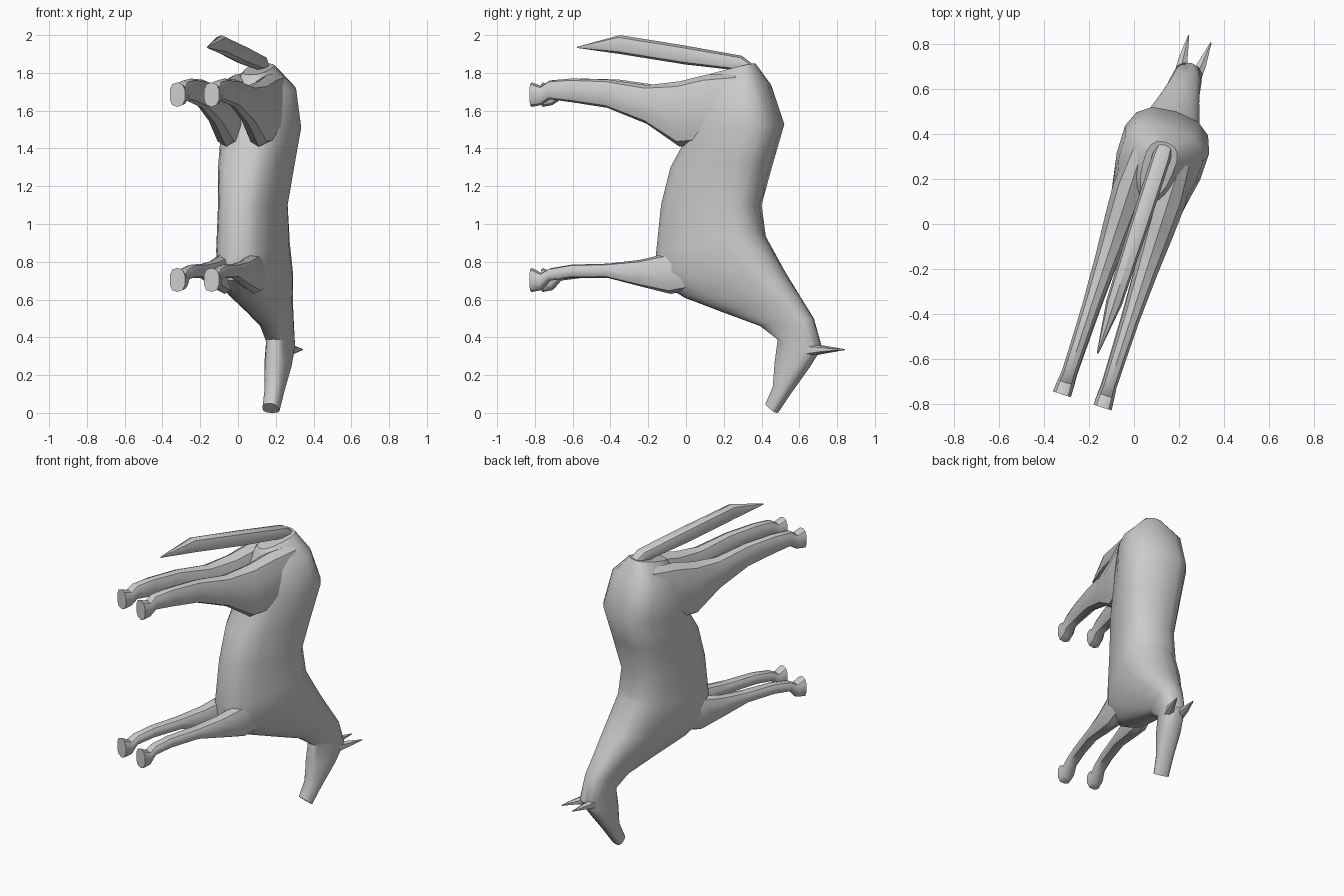
import bpy
import bmesh
from math import sin, cos, pi, radians, copysign
from mathutils import Matrix, Vector

default_cube = bpy.data.objects.get("Cube")
if default_cube:
    bpy.data.objects.remove(default_cube, do_unlink=True)

# One grey coat for the whole animal
GREY = (0.6, 0.6, 0.6, 1.0)
coat = bpy.data.materials.new("coat grey")
coat.use_nodes = True
coat.diffuse_color = GREY
coat.node_tree.nodes["Principled BSDF"].inputs["Base Color"].default_value = GREY

# The animal is modelled symmetrically, then turned slightly about z
TURN = Matrix.Rotation(radians(-18), 4, "Z") @ Matrix.Translation((0.024, 0, 0))


def soft_power(value, power):
    return copysign(abs(value) ** power, value)


def section(top, bottom, half_width, centre_x=0, sides=12, power=0.8, bias=0):
    """Rounded cross-section whose long axis runs from bottom to top (y, z)."""
    top, bottom = Vector((centre_x, *top)), Vector((centre_x, *bottom))
    middle, half_axis = (top + bottom) / 2, (top - bottom) / 2
    points = []
    for i in range(sides):
        angle = 2 * pi * i / sides
        along = soft_power(cos(angle), power)
        across = soft_power(sin(angle), power) * half_width * (1 + bias * along)
        points.append(middle + half_axis * along + Vector((across, 0, 0)))
    return points


def loft(name, sections, smooth_angle=40):
    """Skin a list of sections into one closed smooth object."""
    bm = bmesh.new()
    rings = [[bm.verts.new(p) for p in points] for points in sections]
    count = len(rings[0])
    for near, far in zip(rings, rings[1:]):
        for i in range(count):
            j = (i + 1) % count
            bm.faces.new((near[i], near[j], far[j], far[i]))
    bm.faces.new(rings[0])
    bm.faces.new(rings[-1])
    bmesh.ops.recalc_face_normals(bm, faces=bm.faces)
    bm.transform(TURN)
    mesh = bpy.data.meshes.new(name)
    bm.to_mesh(mesh)
    bm.free()
    mesh.materials.append(coat)
    obj = bpy.data.objects.new(name, mesh)
    bpy.context.collection.objects.link(obj)
    bpy.ops.object.select_all(action="DESELECT")
    obj.select_set(True)
    bpy.context.view_layer.objects.active = obj
    bpy.ops.object.shade_smooth_by_angle(angle=radians(smooth_angle))
    return obj


def limb(name, profile, hip_x, foot_x, sides=10, power=0.8):
    """Loft along y from (y, low z, high z, half width) stations."""
    last = len(profile) - 1
    rings = []
    for i, (y, low, high, width) in enumerate(profile):
        x = foot_x + (hip_x - foot_x) * i / last
        rings.append(section((y, high), (y, low), width, x, sides, power))
    return loft(name, rings)


# Head, neck and trunk: back y, back z, belly y, belly z, half width
TRUNK = [
    (.515, 0, .455, .05, .045),
    (.585, .10, .495, .14, .05),
    (.69, .24, .505, .27, .065),
    (.76, .345, .52, .39, .065),
    (.715, .50, .42, .46, .075),
    (.65, .60, .22, .53, .10),
    (.55, .75, 0, .61, .145),
    (.44, .94, -.15, .70, .165),
    (.435, .97, -.155, .83, .165),
    (.415, 1.1, -.125, 1.1, .16),
    (.475, 1.32, -.07, 1.3, .18),
    (.535, 1.53, .02, 1.45, .195),
    (.46, 1.74, .07, 1.66, .18),
    (.39, 1.85, .14, 1.79, .07),
]
loft("body", [section((by, bz), (uy, uz), w, sides=16, power=0.75, bias=0.15)
              for by, bz, uy, uz, w in TRUNK])

# Legs, from hoof sole to shoulder or hip
FRONT_LEG = [
    (-.82, .64, .768, .044),
    (-.765, .65, .74, .04),
    (-.72, .70, .765, .035),
    (-.60, .715, .785, .036),
    (-.40, .715, .79, .04),
    (-.22, .67, .81, .046),
    (-.05, .63, .85, .055),
    (.1, .66, .85, .04),
]
REAR_LEG = [
    (-.82, 1.62, 1.75, .044),
    (-.765, 1.63, 1.73, .04),
    (-.72, 1.66, 1.76, .035),
    (-.60, 1.645, 1.77, .037),
    (-.40, 1.615, 1.765, .042),
    (-.18, 1.53, 1.735, .055),
    (0, 1.41, 1.755, .07),
    (.15, 1.42, 1.79, .08),
    (.32, 1.48, 1.80, .06),
]
# Ears, from skull to tip
EAR = [
    (.70, .30, .365, .03),
    (.77, .315, .355, .022),
    (.874, .332, .338, .003),
]
for side, label in ((1, "left"), (-1, "right")):
    limb(f"{label}_front_leg", FRONT_LEG, side * .08, side * .095)
    limb(f"{label}_rear_leg", REAR_LEG, side * .09, side * .095)
    limb(f"{label}_ear", EAR, side * .052, side * .035, sides=6)

# Tail lifted away from the rump
TAIL = [
    (.38, 1.79, 1.845, .035),
    (.32, 1.81, 1.89, .042),
    (0, 1.845, 1.945, .042),
    (-.36, 1.90, 2.0, .036),
    (-.598, 1.932, 1.938, .004),
]
limb("tail", TAIL, 0, 0, sides=8)
